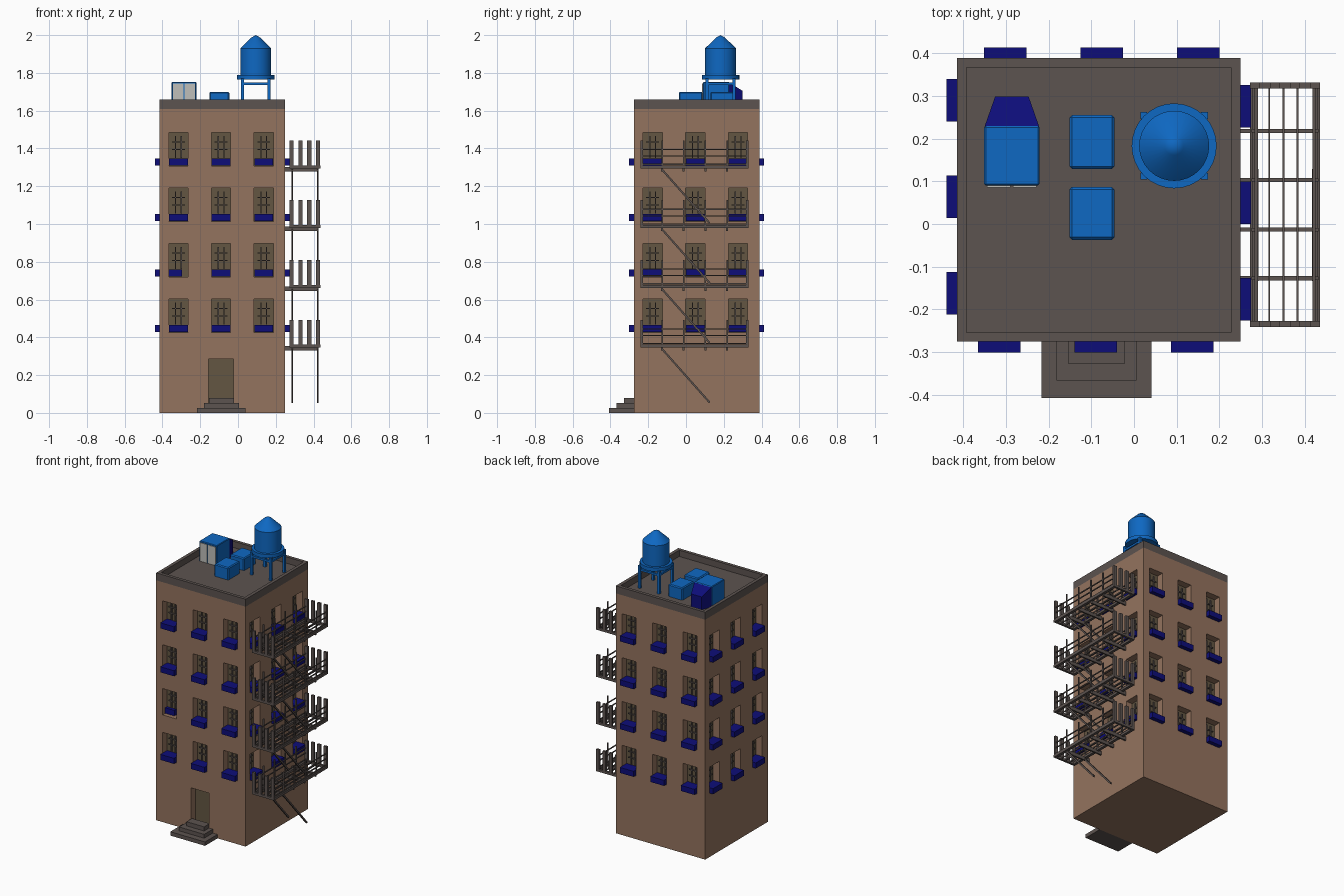
import bpy, bmesh, math
from mathutils import Matrix, Vector

if "Cube" in bpy.data.objects:
    bpy.data.objects.remove(bpy.data.objects["Cube"])


def material(name, rgb):
    m = bpy.data.materials.new(name)
    m.diffuse_color = (*rgb, 1)
    m.use_nodes = True
    m.node_tree.nodes["Principled BSDF"].inputs["Base Color"].default_value = m.diffuse_color
    return m


BRICK = material("brick_brown", (0.296, 0.172, 0.112))
GRAY = material("dark_gray", (0.107, 0.087, 0.080))
BLUE = material("bright_blue", (0.0045, 0.138, 0.54))
NAVY = material("navy", (0.004, 0.004, 0.19))
OLIVE = material("olive_glass", (0.125, 0.093, 0.055))
PALE = material("pale_gray", (0.52, 0.52, 0.49))


def box(bm, lo, hi, mat=Matrix()):
    lo, hi = Vector(lo), Vector(hi)
    m = mat @ Matrix.Translation((lo + hi) / 2) @ Matrix.Diagonal((*(hi - lo), 1))
    return bmesh.ops.create_cube(bm, size=1, matrix=m)["verts"]


def rod(bm, a, b, w):
    a, b = Vector(a), Vector(b)
    rot = (b - a).to_track_quat('Z', 'X').to_matrix().to_4x4()
    m = Matrix.Translation((a + b) / 2) @ rot @ Matrix.Diagonal((w, w, (b - a).length, 1))
    bmesh.ops.create_cube(bm, size=1, matrix=m)


def finish(bm, name, mat, bevel=0):
    bmesh.ops.recalc_face_normals(bm, faces=bm.faces)
    me = bpy.data.meshes.new(name)
    bm.to_mesh(me)
    bm.free()
    me.materials.append(mat)
    ob = bpy.data.objects.new(name, me)
    bpy.context.collection.objects.link(ob)
    if bevel:
        mod = ob.modifiers.new("bevel", 'BEVEL')
        mod.width, mod.segments = bevel, 1
    return ob


def boxes(name, mat, *pairs, bevel=0):
    bm = bmesh.new()
    for lo, hi in pairs:
        box(bm, lo, hi)
    return finish(bm, name, mat, bevel)


# Tower centre, half width and window layout
CX, CY, H = -0.0825, 0.0565, 0.332
COLUMNS = (-0.233, -0.007, 0.219)
TOPS = (0.602, 0.896, 1.190, 1.485)
DEPTH = 0.05

# Windows, muntins and planters, the same on all four sides
cut, glass, bars, plants = (bmesh.new() for _ in range(4))
for side in range(4):
    rot = Matrix.Translation((CX, CY, 0)) @ Matrix.Rotation(side * math.pi / 2, 4, 'Z')
    for c in COLUMNS:
        for floor, t in enumerate(TOPS):
            box(cut, (c - .051, -H - .02, t - .177), (c + .051, -H + DEPTH, t), rot)
            box(glass, (c - .051, -H + DEPTH - .004, t - .177), (c + .051, -H + DEPTH + .002, t), rot)
            y0, y1 = -H + DEPTH - .012, -H + DEPTH - .002
            for dx in (-.015, .015):
                box(bars, (c + dx - .003, y0, t - .135), (c + dx + .003, y1, t - .018), rot)
            for dz in (.05, .09):
                box(bars, (c - .034, y0, t - dz - .003), (c + .034, y1, t - dz + .003), rot)
            if side == 0 and floor == 1 and c == COLUMNS[0]:
                # the one planter that sits back inside its window
                box(plants, (c - .05, -H + .025, t - .175), (c + .018, -H + DEPTH, t - .138), rot)
            else:
                box(plants, (c - .05, -H - .025, t - .175), (c + .05, -H + DEPTH, t - .138), rot)

# Door recess and door
box(cut, (-.156, CY - H - .02, .02), (-.024, CY - H + DEPTH, .286))
boxes("door", OLIVE, ((-.156, CY - H + DEPTH - .004, .02), (-.024, CY - H + DEPTH + .002, .286)))
finish(glass, "window_panes", OLIVE)
finish(bars, "window_bars", GRAY)
finish(plants, "window_planters", NAVY)

# Tower walls with the openings cut in
walls = boxes("walls", BRICK, ((CX - H, CY - H, 0), (CX + H, CY + H, 1.61)))
cutter = finish(cut, "opening_cutter", BRICK)
cutter.hide_render = True
mod = walls.modifiers.new("openings", 'BOOLEAN')
mod.operation, mod.solver, mod.object = 'DIFFERENCE', 'EXACT', cutter
dg = bpy.context.evaluated_depsgraph_get()
walls_mesh = bpy.data.meshes.new_from_object(walls.evaluated_get(dg))
walls.modifiers.clear()
walls.data = walls_mesh
bpy.data.objects.remove(cutter)

# Roof with sunken deck inside the parapet
bm = bmesh.new()
box(bm, (CX - H, CY - H, 1.61), (CX + H, CY + H, 1.66))
bm.faces.ensure_lookup_table()
top = max(bm.faces, key=lambda f: f.calc_center_median().z)
bmesh.ops.inset_region(bm, faces=[top], thickness=.031)
deck = bmesh.ops.extrude_face_region(bm, geom=[top])
bmesh.ops.translate(bm, vec=(0, 0, -.042), verts=[v for v in deck["geom"] if isinstance(v, bmesh.types.BMVert)])
if top.is_valid:
    bmesh.ops.delete(bm, geom=[top], context='FACES_ONLY')
finish(bm, "roof_parapet", GRAY)

# Entrance steps
boxes("entrance_steps", GRAY,
      ((-.217, -.408, 0), (.041, -.27, .026)),
      ((-.181, -.367, .026), (.006, -.27, .052)),
      ((-.153, -.328, .052), (-.022, -.27, .08)))

# Rooftop units and shed
boxes("roof_units", BLUE, ((-.151, .129, 1.61), (-.046, .255, 1.70)),
      ((-.151, -.037, 1.61), (-.046, .087, 1.70)), bevel=.006)
boxes("roof_shed", BLUE, ((-.351, .09, 1.61), (-.221, .23, 1.753)), bevel=.004)
boxes("shed_doors", PALE, ((-.344, .086, 1.62), (-.289, .092, 1.744)),
      ((-.283, .086, 1.62), (-.228, .092, 1.744)))
bm = bmesh.new()
for v in box(bm, (-.350, .228, 1.61), (-.222, .299, 1.75)):
    if v.co.y > .25:
        v.co.x = -.286 + (.039 if v.co.x > -.286 else -.039)
        v.co.z = min(v.co.z, 1.705)
finish(bm, "shed_tail", NAVY)

# Water tank: turned profile of platform, drum and conical lid
TX, TY = 0.094, 0.183
profile = [(0, 1.765), (.0995, 1.765), (.0995, 1.79), (.082, 1.79), (.082, 1.93),
           (.022, 1.988), (0, 2.0)]
bm = bmesh.new()
vs = [bm.verts.new((TX + r, TY, z)) for r, z in profile]
es = [bm.edges.new(p) for p in zip(vs, vs[1:])]
bmesh.ops.spin(bm, geom=vs + es, cent=(TX, TY, 0), axis=(0, 0, 1), angle=math.tau, steps=32)
bmesh.ops.remove_doubles(bm, verts=bm.verts, dist=1e-4)
tank = finish(bm, "water_tank", BLUE)
bpy.context.view_layer.objects.active = tank
tank.select_set(True)
bpy.ops.object.shade_smooth_by_angle(angle=math.radians(25))

# Tank legs and braces
bm = bmesh.new()
corners = [(TX + a * .071, TY + b * .071) for a, b in ((-1, -1), (1, -1), (1, 1), (-1, 1))]
for i, (x, y) in enumerate(corners):
    rod(bm, (x, y, 1.61), (x, y, 1.77), .016)
    rod(bm, (x, y, 1.742), (*corners[(i + 1) % 4], 1.742), .013)
finish(bm, "tank_stand", BLUE)

# Fire escape: four open platforms with railings and slanted stringers
X0, X1, Y0, Y1 = 0.272, 0.436, -0.241, 0.331
POSTS = (-.127, -.013, .103, .218)
floors, rails, stairs = (bmesh.new() for _ in range(3))
for i in range(4):
    z = .345 + i * .3165
    # platform frame, cross beams to the wall and thin floor slats
    for x in (X0, X1 - .018):
        box(floors, (x, Y0, z), (x + .018, Y1, z + .016))
    for y in (Y0, Y1 - .014):
        box(floors, (X0, y, z), (X1, y + .014, z + .016))
    for y in POSTS:
        box(floors, (.245, y - .005, z - .016), (X1 - .01, y + .005, z + .008))
    for x in (.317, .350, .383):
        box(floors, (x - .002, Y0, z + .004), (x + .002, Y1, z + .012))
    # tall slats across both ends
    for x in (.272, .319, .366, .413):
        for y in (Y0, Y1 - .014):
            box(rails, (x, y, z), (x + .022, y + .014, z + .148))
    # posts and long rails on both sides
    for x in (.279, .428):
        for y in POSTS:
            box(rails, (x - .004, y - .004, z), (x + .004, y + .004, z + .148))
        for dz in (.022, .065, .10):
            box(rails, (x - .003, Y0, z + dz - .003), (x + .003, Y1, z + dz + .003))
    # stair stringers
    for x in (.287, .422):
        rod(stairs, (x, -.13, z - .003), (x, .125, z - .29), .010)
finish(floors, "fire_escape_platforms", GRAY)
finish(rails, "fire_escape_railings", GRAY)
finish(stairs, "fire_escape_stairs", GRAY)
